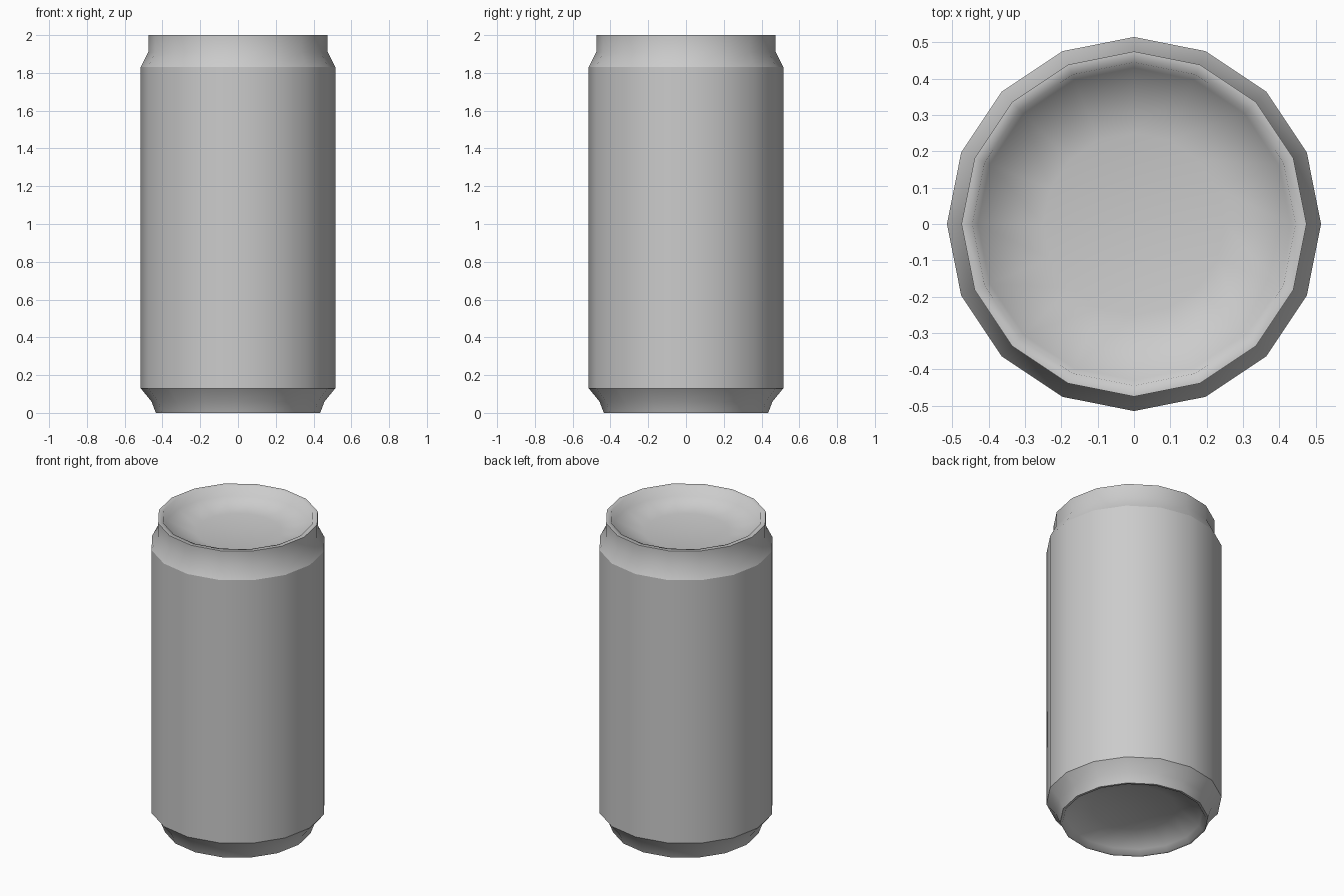
import bpy, bmesh, math

if "Cube" in bpy.data.objects:
    bpy.data.objects.remove(bpy.data.objects["Cube"])

SIDES = 16


def lathe(name, profile, sharp_rings):
    """Revolve (radius, z) points; radius 0 closes the surface with a fan."""
    bm = bmesh.new()
    rings = []
    for r, z in profile:
        if r == 0:
            rings.append([bm.verts.new((0, 0, z))] * SIDES)
        else:
            rings.append([bm.verts.new((r * math.cos(2 * math.pi * i / SIDES),
                                        r * math.sin(2 * math.pi * i / SIDES), z))
                          for i in range(SIDES)])
    for a, b in zip(rings, rings[1:]):
        for i in range(SIDES):
            j = (i + 1) % SIDES
            corners = list(dict.fromkeys((a[i], a[j], b[j], b[i])))
            bm.faces.new(corners).smooth = True
    # crisp creases on selected rings
    for k in sharp_rings:
        for i in range(SIDES):
            bm.edges.get((rings[k][i], rings[k][(i + 1) % SIDES])).smooth = False
    bmesh.ops.recalc_face_normals(bm, faces=bm.faces)
    mesh = bpy.data.meshes.new(name)
    bm.to_mesh(mesh)
    bm.free()
    obj = bpy.data.objects.new(name, mesh)
    bpy.context.collection.objects.link(obj)
    return obj


# Can: domed base, foot, straight wall, neck, rim and dished lid
lathe("can_body", [
    (0, 0.10), (0.25, 0.08), (0.40, 0.03), (0.42, 0.0),   # base recess
    (0.435, 0.0), (0.458, 0.06), (0.515, 0.13),           # foot
    (0.515, 1.83), (0.475, 1.91), (0.475, 2.0),           # wall and neck
    (0.445, 2.0), (0.43, 1.94), (0.25, 1.91), (0, 1.90),  # rim and lid
], sharp_rings=(4, 6, 7, 9))
